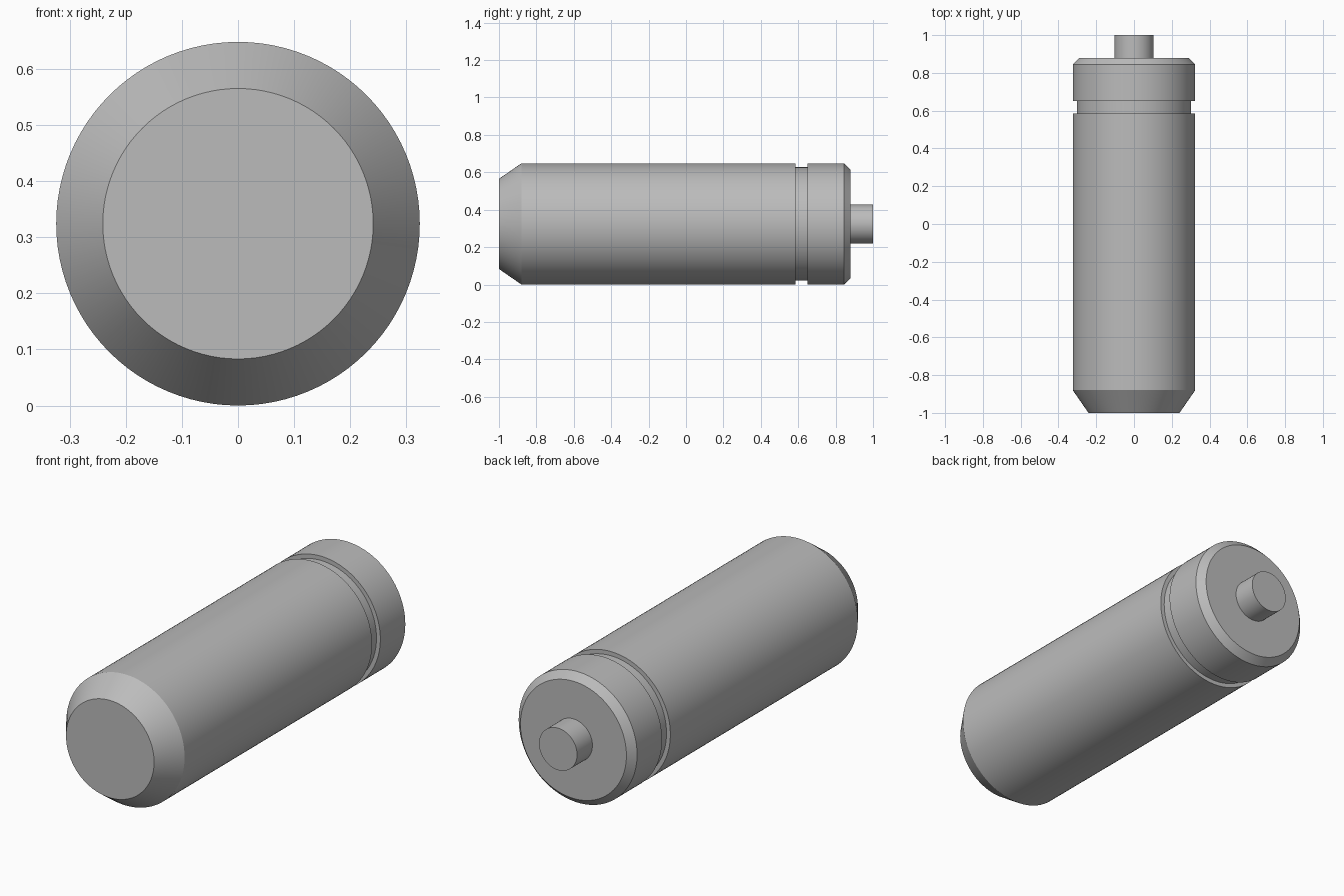
import bpy
import math
from mathutils import Matrix

cube = bpy.data.objects.get("Cube")
if cube:
    bpy.data.objects.remove(cube, do_unlink=True)

RADIUS = 0.324
SEGMENTS = 96

metal = bpy.data.materials.new("plain_grey")
metal.use_nodes = True
grey = (0.5, 0.5, 0.5, 1)
metal.diffuse_color = grey
metal.node_tree.nodes["Principled BSDF"].inputs["Base Color"].default_value = grey


def lathe(name, profile):
    """Turn (y, radius) points around the long axis and cap both ends."""
    verts, faces = [], []
    for y, r in profile:
        for i in range(SEGMENTS):
            a = math.tau * i / SEGMENTS
            verts.append((r * math.cos(a), y, r * math.sin(a)))
    for k in range(len(profile) - 1):
        for i in range(SEGMENTS):
            j = (i + 1) % SEGMENTS
            a, b = k * SEGMENTS, (k + 1) * SEGMENTS
            faces.append((a + i, b + i, b + j, a + j))
    last = (len(profile) - 1) * SEGMENTS
    faces.append(tuple(range(SEGMENTS)))
    faces.append(tuple(reversed(range(last, last + SEGMENTS))))
    mesh = bpy.data.meshes.new(name)
    mesh.from_pydata(verts, [], faces)
    mesh.transform(Matrix.Translation((0, 0, RADIUS)))
    mesh.materials.append(metal)
    obj = bpy.data.objects.new(name, mesh)
    bpy.context.collection.objects.link(obj)
    bpy.ops.object.select_all(action="DESELECT")
    obj.select_set(True)
    bpy.context.view_layer.objects.active = obj
    bpy.ops.object.shade_smooth_by_angle(angle=math.radians(25))
    return obj


# Barrel with tapered front, ring groove and chamfered rear
lathe("barrel", [(-1, 0.241), (-0.88, RADIUS), (0.585, RADIUS),
                 (0.585, 0.303), (0.65, 0.303), (0.65, RADIUS),
                 (0.845, RADIUS), (0.88, 0.29)])

# Short pin on the rear face
lathe("rear_pin", [(0.87, 0.104), (1, 0.104)])
